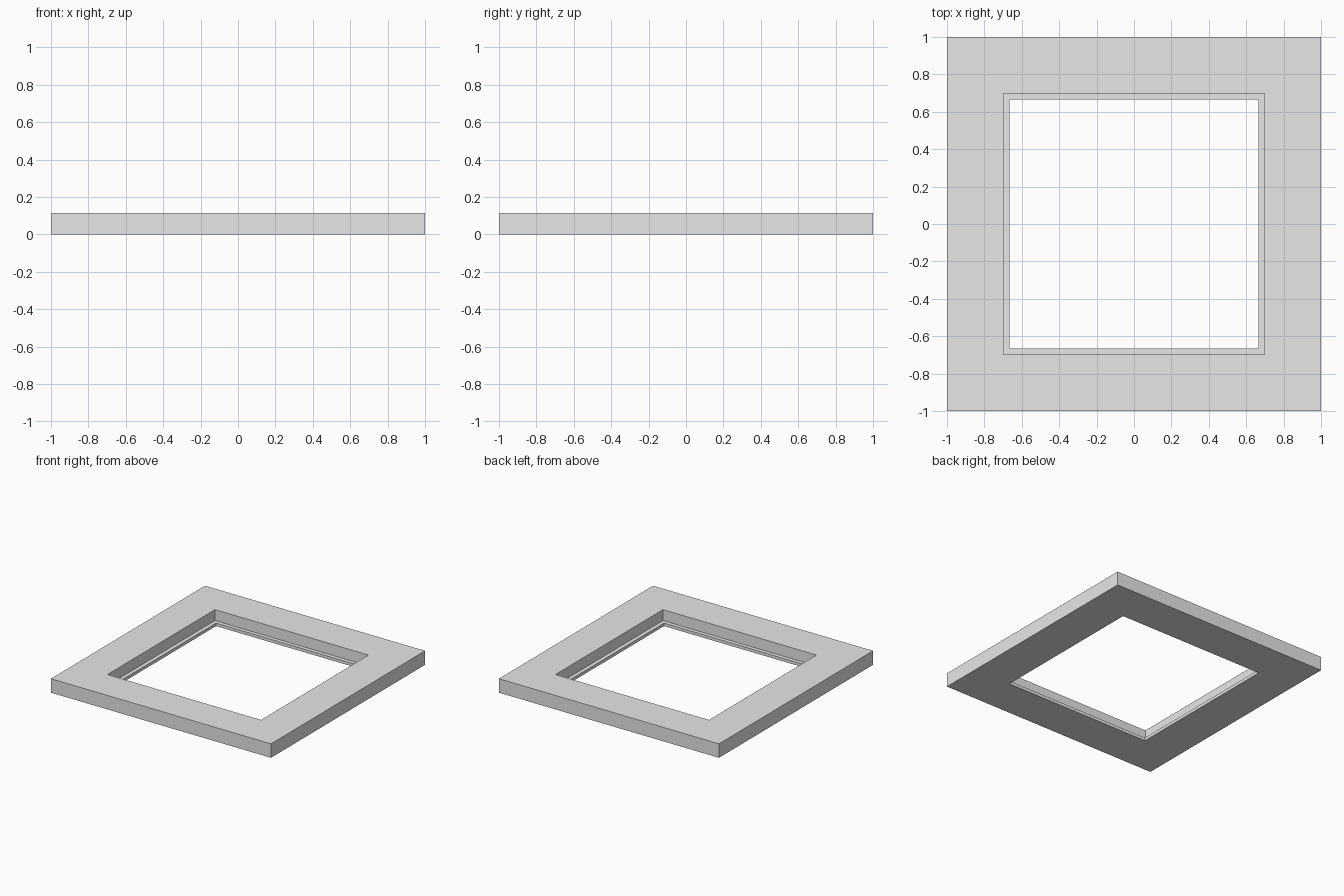
import bpy, bmesh

# Remove the default cube
cube = bpy.data.objects.get("Cube")
if cube:
    bpy.data.objects.remove(cube, do_unlink=True)

HEIGHT = 0.115
LEDGE = 0.025
OUTER, RECESS, OPENING = 1.0, 0.698, 0.666

# Single grey material
grey = bpy.data.materials.new("light grey")
grey.use_nodes = True
colour = (0.8, 0.8, 0.8, 1.0)
grey.diffuse_color = colour
grey.node_tree.nodes["Principled BSDF"].inputs["Base Color"].default_value = colour

# Closed cross-section of the frame: (half width, height)
profile = [(OUTER, 0), (OUTER, HEIGHT), (RECESS, HEIGHT),
           (RECESS, LEDGE), (OPENING, LEDGE), (OPENING, 0)]
corners = [(-1, -1), (1, -1), (1, 1), (-1, 1)]

# Sweep the cross-section around the square with mitred corners
bm = bmesh.new()
rings = [[bm.verts.new((sx * r, sy * r, z)) for sx, sy in corners] for r, z in profile]
for i, ring in enumerate(rings):
    following = rings[(i + 1) % len(rings)]
    for j in range(4):
        k = (j + 1) % 4
        bm.faces.new((ring[j], ring[k], following[k], following[j]))
bmesh.ops.recalc_face_normals(bm, faces=bm.faces)

mesh = bpy.data.meshes.new("square_frame")
bm.to_mesh(mesh)
bm.free()
mesh.materials.append(grey)
frame = bpy.data.objects.new("square_frame", mesh)
bpy.context.collection.objects.link(frame)
